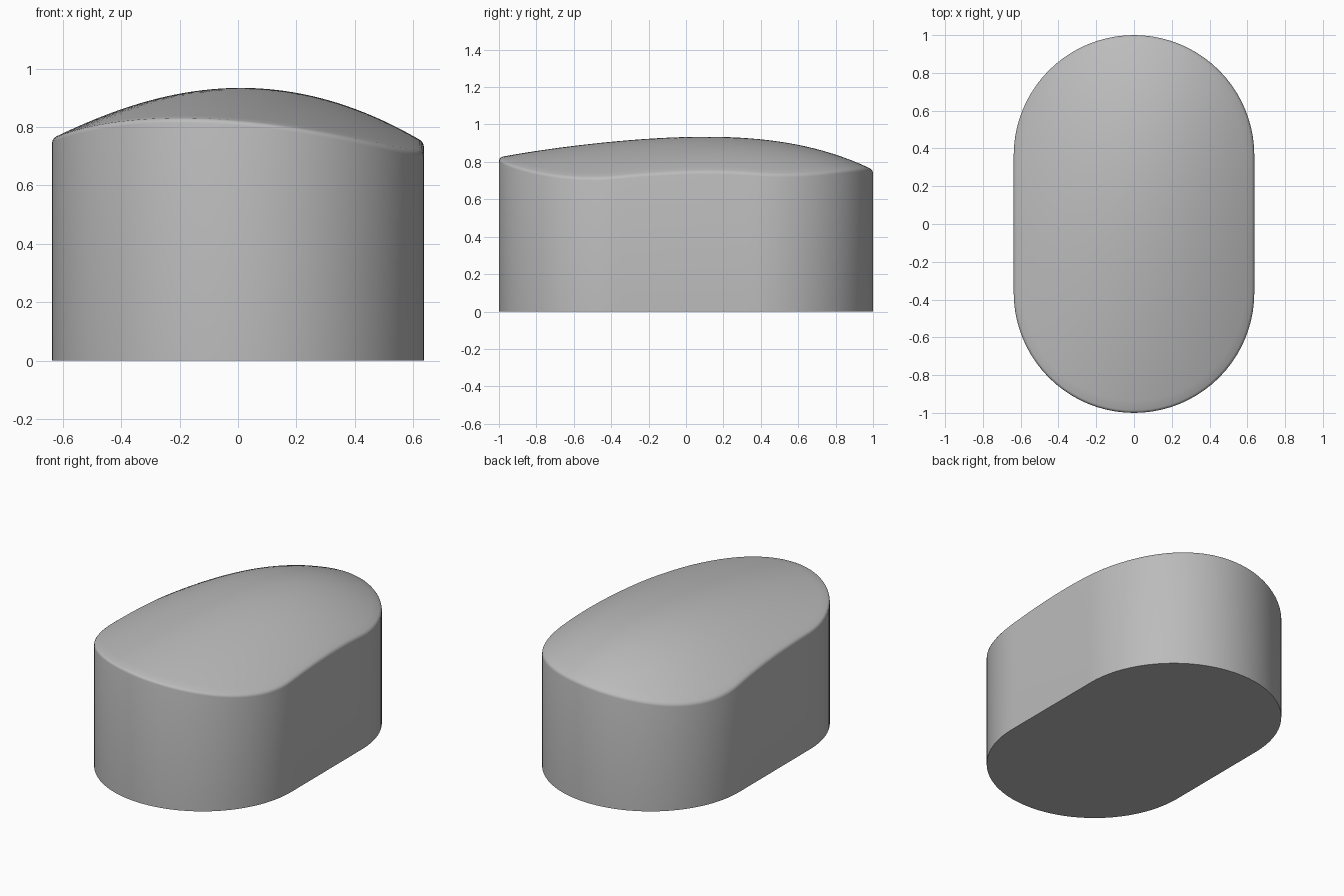
import bpy, bmesh, math

if "Cube" in bpy.data.objects:
    bpy.data.objects.remove(bpy.data.objects["Cube"], do_unlink=True)

RADIUS, HALF_STRAIGHT = 0.637, 0.363
FILLET = 0.014
ARC_STEPS, SIDE_STEPS, RINGS = 40, 16, 20


def outline(inset=0.0):
    """Points of a stadium outline, counter-clockwise."""
    r = RADIUS - inset
    pts = []
    for sign in (1, -1):
        for i in range(ARC_STEPS + 1):
            a = math.pi * i / ARC_STEPS
            pts.append((sign * r * math.cos(a), sign * (HALF_STRAIGHT + r * math.sin(a))))
        for i in range(1, SIDE_STEPS):
            y = HALF_STRAIGHT * (1 - 2 * i / SIDE_STEPS)
            pts.append((-sign * r, sign * y))
    return pts


def crown(x, y):
    """Height of the gently twisted domed top."""
    ridge = 0.933 + 0.026 * y - 0.118 * y**2 - 0.0585 * y**3 - 0.0277 * y**4
    return ridge + 0.085 * x * y - (0.46 + 0.12 * y) * x**2


def make_material(name, value):
    mat = bpy.data.materials.new(name)
    mat.use_nodes = True
    colour = (value, value, value, 1)
    mat.diffuse_color = colour
    mat.node_tree.nodes["Principled BSDF"].inputs["Base Color"].default_value = colour
    return mat


bm = bmesh.new()
rim = outline()

# Floor and straight wall, then the rounded rim
levels = [[(x, y, 0) for x, y in rim]]
for step in range(4):
    a = math.pi / 2 * step / 3
    inset = FILLET * (1 - math.cos(a))
    drop = FILLET * (1 - math.sin(a))
    levels.append([(x, y, crown(x, y) - drop) for x, y in outline(inset)])

# Domed top in shrinking rings
inner = outline(FILLET)
for ring in range(RINGS - 1, 0, -1):
    s = ring / RINGS
    levels.append([(x * s, y * s, crown(x * s, y * s)) for x, y in inner])

loops = [[bm.verts.new(p) for p in level] for level in levels]
count = len(rim)
for low, high in zip(loops, loops[1:]):
    for i in range(count):
        j = (i + 1) % count
        bm.faces.new((low[i], low[j], high[j], high[i]))
bm.faces.new(list(reversed(loops[0])))
peak = bm.verts.new((0, 0, crown(0, 0)))
for i in range(count):
    bm.faces.new((loops[-1][i], loops[-1][(i + 1) % count], peak))

bmesh.ops.recalc_face_normals(bm, faces=bm.faces)
mesh = bpy.data.meshes.new("domed_cap")
bm.to_mesh(mesh)
bm.free()
mesh.materials.append(make_material("plain grey", 0.5))

cap = bpy.data.objects.new("domed_cap", mesh)
bpy.context.collection.objects.link(cap)
bpy.context.view_layer.objects.active = cap
cap.select_set(True)
bpy.ops.object.shade_smooth_by_angle(angle=math.radians(35))
